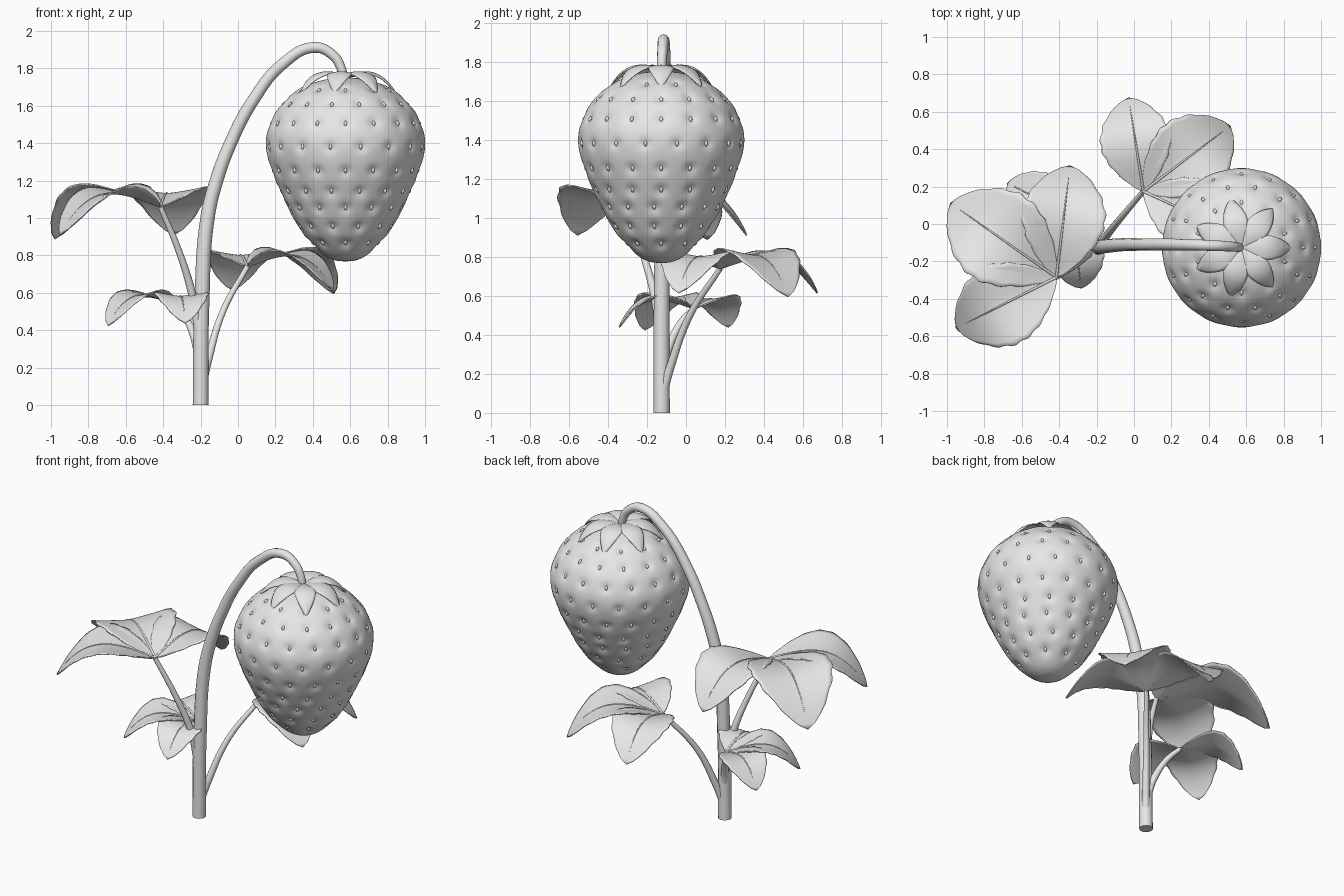
import bpy, bmesh, math
from math import pi, sin, cos, radians
from mathutils import Vector, Matrix
from mathutils.kdtree import KDTree

cube = bpy.data.objects.get("Cube")
if cube:
    bpy.data.objects.remove(cube, do_unlink=True)

GREY = (0.8, 0.8, 0.8, 1)
mat = bpy.data.materials.new("plain light grey")
mat.use_nodes = True
mat.diffuse_color = GREY
mat.node_tree.nodes["Principled BSDF"].inputs["Base Color"].default_value = GREY


def add_object(name, data):
    obj = bpy.data.objects.new(name, data)
    data.materials.append(mat)
    bpy.context.collection.objects.link(obj)
    return obj


def add_mesh(name, bm):
    bmesh.ops.recalc_face_normals(bm, faces=bm.faces)
    for f in bm.faces:
        f.smooth = True
    mesh = bpy.data.meshes.new(name)
    bm.to_mesh(mesh)
    bm.free()
    return add_object(name, mesh)


def tube(name, points, r0, r1, res=4):
    """Round tapered tube through the points."""
    curve = bpy.data.curves.new(name, "CURVE")
    curve.dimensions = "3D"
    curve.bevel_depth = 1
    curve.bevel_resolution = res
    curve.resolution_u = 10
    curve.use_fill_caps = True
    spline = curve.splines.new("BEZIER")
    spline.bezier_points.add(len(points) - 1)
    for i, (bp, p) in enumerate(zip(spline.bezier_points, points)):
        bp.co = p
        bp.handle_left_type = bp.handle_right_type = "AUTO"
        bp.radius = r0 + (r1 - r0) * i / (len(points) - 1)
    return add_object(name, curve)


def sheet(name, surface, nu, nv, thickness):
    """Thin sheet from surface(t, s), t in 0..1 and s in -1..1."""
    bm = bmesh.new()
    rows = [[bm.verts.new(surface(i / nu, 2 * j / nv - 1)) for j in range(nv + 1)]
            for i in range(nu + 1)]
    for a, b in zip(rows, rows[1:]):
        for j in range(nv):
            bm.faces.new((a[j], a[j + 1], b[j + 1], b[j]))
    bmesh.ops.remove_doubles(bm, verts=bm.verts, dist=1e-5)
    obj = add_mesh(name, bm)
    mod = obj.modifiers.new("thickness", "SOLIDIFY")
    mod.thickness = thickness
    mod.offset = 0
    return obj


# Main stem arching over to the fruit
tube("main_stem", [(-.2, -.125, 0), (-.193, -.125, .55), (-.163, -.12, 1), (-.115, -.115, 1.2),
                   (-.04, -.11, 1.4), (.075, -.11, 1.62), (.24, -.11, 1.825), (.41, -.115, 1.912),
                   (.51, -.12, 1.868), (.552, -.124, 1.8), (.57, -.127, 1.72)], .042, .023)


# Leaves: three leaflets around each hub
def leaf_width(t):
    return .37 * max(0, sin(pi * t ** 1.15)) ** .66


def leaf_spine(t):
    return .31 * t + .24 * t ** 2 - .8 * t ** 3


def leaf_cluster(name, hub, heading, length, stalk):
    tube(name + "_stalk", stalk + [hub], .026, .014)
    for part, turn, scale in (("left", -62, .87), ("middle", 0, 1), ("right", 62, .87)):
        size = length * scale

        def blade(t, s):
            w = leaf_width(t)
            edge = 1 + .025 * abs(s) ** 3 * sin(t * 44)
            lift = .07 * abs(s) ** 1.3 * w / .37 * (1 - t ** 3)
            return Vector((t, w * s * edge, leaf_spine(t) + lift)) * size

        vein = [Vector((t, 0, leaf_spine(t))) * size + Vector((0, 0, .003))
                for t in (0, .12, .25, .37, .5, .62, .75, .87, .95)]
        for obj in (sheet(f"{name}_{part}_leaflet", blade, 36, 16, .007),
                    tube(f"{name}_{part}_vein", vein, .008, .002, 2)):
            obj.location = hub
            obj.rotation_euler.z = radians(heading + turn)


leaf_cluster("upper_leaf", (-.415, -.285, 1.06), 145, .69,
             [(-.2, -.125, .32), (-.24, -.155, .57), (-.315, -.22, .82)])
leaf_cluster("back_leaf", (.05, .175, .74), 37, .58,
             [(-.195, -.12, .1), (-.165, -.085, .22), (-.085, .015, .49)])
leaf_cluster("lower_leaf", (-.33, .042, .535), 215, .445,
             [(-.2, -.125, .18), (-.225, -.09, .33), (-.28, -.02, .47)])

# Fruit: dimpled body of revolution
CENTRE = Vector((.575, -.127, 0))
OUTLINE = [(0, .768), (.06, .775), (.125, .81), (.215, .9), (.28, 1), (.33, 1.1), (.375, 1.2),
           (.41, 1.3), (.426, 1.4), (.407, 1.5), (.35, 1.6), (.24, 1.695), (.1, 1.742), (0, 1.75)]


def outline(u):
    """Smooth point on the fruit outline, u in 0..1 from bottom to top."""
    k = u * (len(OUTLINE) - 1)
    i = min(int(k), len(OUTLINE) - 2)
    f = k - i
    p = [Vector(OUTLINE[max(0, min(len(OUTLINE) - 1, i + d))]) for d in (-1, 0, 1, 2)]
    return (p[1] + (p[2] - p[0]) * f / 2 + (p[0] * 2 - p[1] * 5 + p[2] * 4 - p[3]) * f * f / 2
            + (p[1] * 3 - p[0] - p[2] * 3 + p[3]) * f ** 3 / 2)


def on_fruit(u, a):
    """Position, outward normal and upward tangent."""
    r, z = outline(u)
    d = (outline(min(1, u + .004)) - outline(max(0, u - .004))).normalized()
    out = Vector((cos(a), sin(a), 0))
    up = out * d.x + Vector((0, 0, d.y))
    return CENTRE + out * max(r, 0) + Vector((0, 0, z)), out * d.y - Vector((0, 0, d.x)), up


def u_at(z):
    return min((i / 600 for i in range(601)), key=lambda u: abs(outline(u).y - z))


seeds = []
ROWS = [(.86, 8), (.95, 11), (1.05, 13), (1.14, 14), (1.25, 16), (1.38, 16), (1.51, 16),
        (1.615, 14), (1.69, 10)]
for k, (z, count) in enumerate(ROWS):
    u = u_at(z)
    for i in range(count):
        seeds.append(on_fruit(u, -pi / 2 + 2 * pi * (i + k % 2 / 2) / count))

tree = KDTree(len(seeds))
for i, (p, n, up) in enumerate(seeds):
    tree.insert(p, i)
tree.balance()

NU, NA = 110, 150
bm = bmesh.new()
rings = []
for i in range(NU + 1):
    ring = []
    for j in range(NA):
        p, n, up = on_fruit(i / NU, 2 * pi * j / NA)
        dist = tree.find(p)[2]
        ring.append(bm.verts.new(p - n * .014 * math.exp(-(dist / .03) ** 2)))
    rings.append(ring)
for a, b in zip(rings, rings[1:]):
    for j in range(NA):
        bm.faces.new((a[j], a[(j + 1) % NA], b[(j + 1) % NA], b[j]))
bmesh.ops.remove_doubles(bm, verts=bm.verts, dist=1e-5)
add_mesh("fruit_body", bm)

# Seeds sitting in the dimples
bm = bmesh.new()
for p, n, up in seeds:
    frame = Matrix((n.cross(up), n, up)).transposed().to_4x4()
    place = Matrix.Translation(p - n * .011) @ frame @ Matrix.Diagonal((.009, .01, .015, 1))
    bmesh.ops.create_uvsphere(bm, u_segments=10, v_segments=8, radius=1, matrix=place)
add_mesh("fruit_seeds", bm)


# Leafy cap: seven pointed sepals
def sepal(t, s):
    w = .066 * max(0, sin(pi * (.06 + .94 * t ** 1.1))) ** .8
    z = 1.76 + .08 * t - .165 * t ** 3
    return Vector((.265 * t, w * s, z - .012 * s * s))


for i in range(7):
    obj = sheet(f"sepal_{i + 1}", sepal, 16, 8, .006)
    obj.location = CENTRE
    obj.rotation_euler.z = 2 * pi * i / 7
